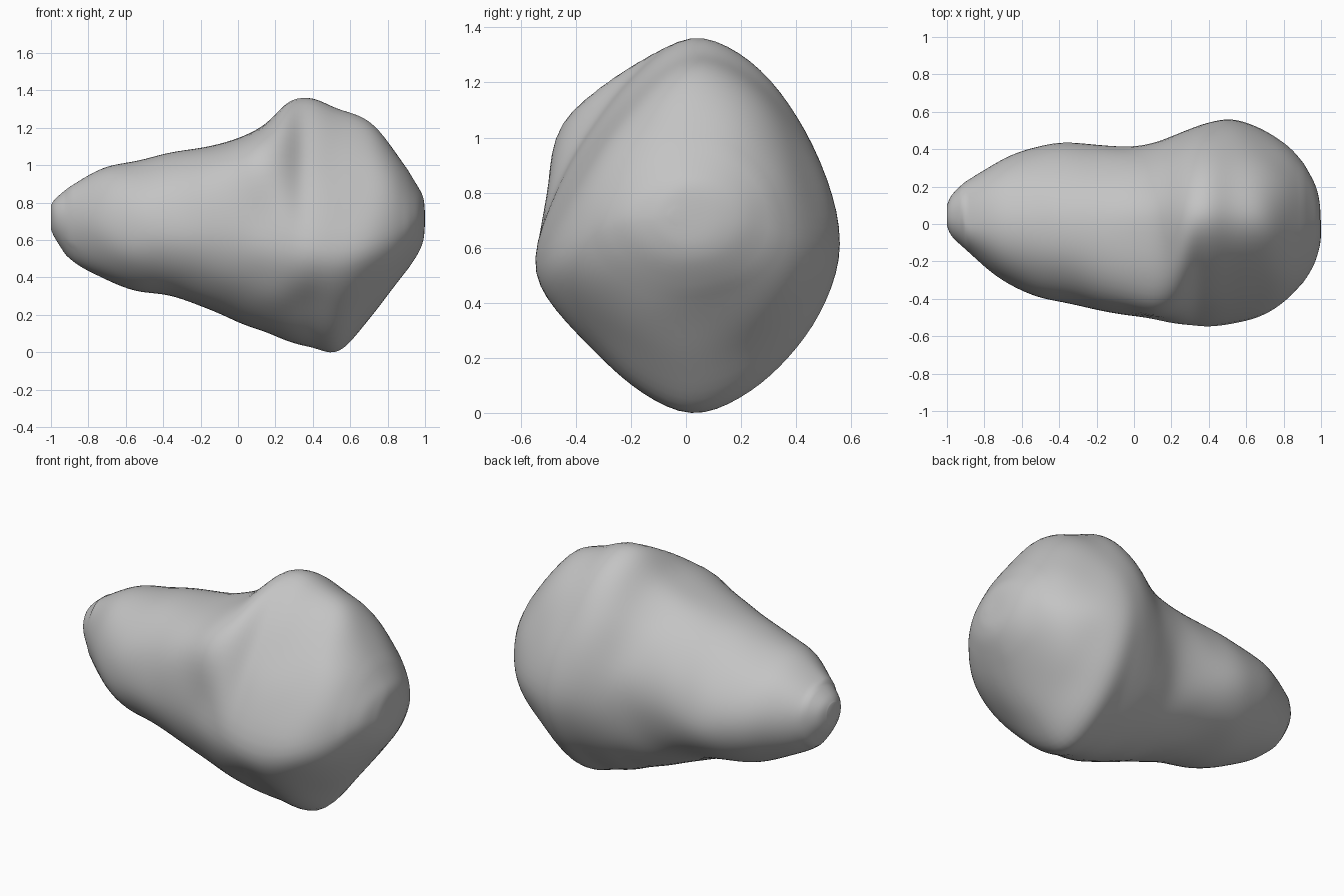
import bpy
import bmesh
import math
from mathutils import Vector, noise

# Remove the default cube
cube = bpy.data.objects.get("Cube")
if cube:
    bpy.data.objects.remove(cube, do_unlink=True)


def make_material(name, colour):
    mat = bpy.data.materials.new(name)
    mat.use_nodes = True
    mat.diffuse_color = colour
    bsdf = mat.node_tree.nodes["Principled BSDF"]
    bsdf.inputs["Base Color"].default_value = colour
    bsdf.inputs["Roughness"].default_value = 0.9
    return mat


# Stations along the body: x, top z, bottom z, front y, back y, ridge z
STATIONS = [
    (-1, .79, .66, -.01, .1, .73),
    (-.97, .83, .6, -.07, .16, .72),
    (-.88, .9, .48, -.15, .24, .7),
    (-.72, .99, .4, -.29, .34, .68),
    (-.55, 1.03, .33, -.38, .41, .66),
    (-.38, 1.07, .31, -.42, .44, .64),
    (-.2, 1.1, .25, -.46, .43, .64),
    (0, 1.15, .16, -.5, .43, .64),
    (.15, 1.23, .11, -.53, .46, .62),
    (.28, 1.36, .055, -.55, .51, .58),
    (.4, 1.38, .015, -.57, .55, .55),
    (.54, 1.32, -.01, -.55, .57, .53),
    (.7, 1.25, .17, -.5, .51, .56),
    (.85, 1.07, .37, -.38, .4, .64),
    (.95, .91, .51, -.24, .25, .7),
    (.99, .83, .6, -.13, .13, .71),
    (1, .74, .7, -.06, -.02, .72),
]
STEPS = 6        # rings per station
SIDES = 72       # points around a ring


def spline(a, b, c, d, t):
    """Smooth blend from b to c."""
    return b + .5 * t * (c - a + t * (2 * a - 5 * b + 4 * c - d
                                      + t * (3 * (b - c) + d - a)))


def ring_values():
    last = len(STATIONS) - 1
    for i in range(last):
        quad = [STATIONS[max(0, min(last, i + k))] for k in (-1, 0, 1, 2)]
        for s in range(STEPS):
            yield [spline(*col, s / STEPS) for col in zip(*quad)]
    yield list(STATIONS[last])


def ramp(x, low, high):
    t = max(0, min(1, (x - low) / (high - low)))
    return t * t * (3 - 2 * t)


def fullness(x, upper, back):
    """Exponent of one quarter of the section: 1 is a flat slope, 2 is round."""
    end = ramp(x, .65, .9)
    if upper and back:
        return 2.2 - .45 * ramp(x, -.95, -.5) + .35 * end
    if upper:
        return 2.1 + .8 * ramp(x, -.6, 0) - 1.55 * ramp(x, .08, .36) + .4 * end
    if back:
        return 2 - .4 * ramp(x, .1, .45) + .4 * end
    return 2 - .2 * ramp(x, -.4, 0) - .4 * ramp(x, .15, .45) + .4 * end


def section_point(values, angle):
    """Point on a lopsided rounded diamond."""
    x, top, bottom, front, back, ridge = values
    c, s = math.cos(angle), math.sin(angle)
    power = fullness(x, s >= 0, c > 0)
    scale = (abs(c) ** power + abs(s) ** power) ** (-1 / power)
    lobe = ramp(x, .1, .4) * (1 - ramp(x, .6, .9))
    mid = .02 * lobe if abs(x) < .9 else (front + back) / 2
    ridge += .04 * lobe * (1 + c)
    y = mid + c * scale * ((back - mid) if c > 0 else (mid - front))
    z = ridge + s * scale * ((top - ridge) if s > 0 else (ridge - bottom))
    return Vector((x, y, z))


# Shallow dents and swellings: centre, radius, inward depth
DENTS = [
    (Vector((.68, .42, .92)), .18, .03),
    (Vector((.15, -.5, .75)), .14, .03),
    (Vector((-.02, .42, .5)), .16, .025),
    (Vector((.42, -.35, .25)), .18, .02),
    (Vector((.1, -.4, 1.02)), .13, -.03),
]
CORE = Vector((.15, 0, .68))


def weathered(p):
    inward = (CORE - p).normalized()
    moved = p.copy()
    for centre, radius, depth in DENTS:
        moved += inward * depth * math.exp(-((p - centre).length / radius) ** 2)
    fade = 1 - ramp(abs(p.x), .8, 1)
    return moved + inward * .01 * fade * noise.noise(p * 5)


# Rock body, lofted from rings
bm = bmesh.new()
rings = []
for values in ring_values():
    rings.append([bm.verts.new(weathered(section_point(values, math.tau * k / SIDES)))
                  for k in range(SIDES)])
for r0, r1 in zip(rings, rings[1:]):
    for k in range(SIDES):
        n = (k + 1) % SIDES
        bm.faces.new((r0[k], r0[n], r1[n], r1[k]))
bm.faces.new(rings[0])
bm.faces.new(rings[-1])
bmesh.ops.recalc_face_normals(bm, faces=bm.faces)

# Wear down the keel and crest, leaving the ends crisp
worn = [v for v in bm.verts if abs(v.co.x) < .9]
for _ in range(8):
    bmesh.ops.smooth_vert(bm, verts=worn, factor=.5,
                          use_axis_x=True, use_axis_y=True, use_axis_z=True)

# Settle on the ground
lowest = min(v.co.z for v in bm.verts)
bmesh.ops.translate(bm, verts=bm.verts, vec=(0, 0, -lowest))

mesh = bpy.data.meshes.new("asteroid_body")
bm.to_mesh(mesh)
bm.free()
rock = bpy.data.objects.new("asteroid_body", mesh)
bpy.context.collection.objects.link(rock)
mesh.materials.append(make_material("rock_grey", (.55, .55, .55, 1)))

bpy.context.view_layer.objects.active = rock
rock.select_set(True)
bpy.ops.object.shade_smooth_by_angle(angle=math.radians(40))
